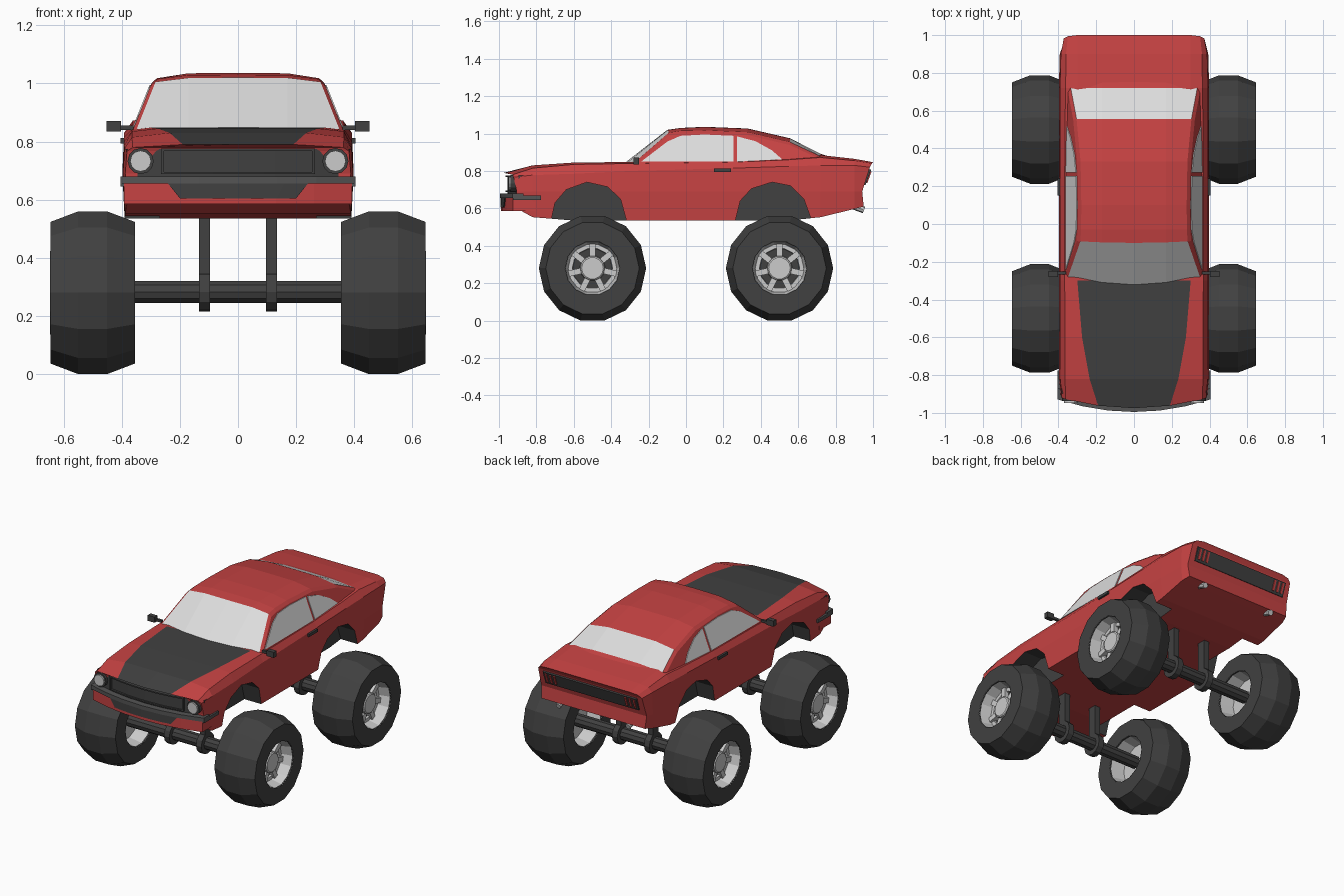
import bpy, bmesh, math
from mathutils import Matrix, Vector

if "Cube" in bpy.data.objects:
    bpy.data.objects.remove(bpy.data.objects["Cube"])


def mat(name, r, g, b):
    m = bpy.data.materials.new(name)
    m.diffuse_color = (r, g, b, 1)
    m.use_nodes = True
    m.node_tree.nodes["Principled BSDF"].inputs["Base Color"].default_value = m.diffuse_color
    return m


RED = mat("red paint", 0.56, 0.055, 0.055)
BLACK = mat("black rubber", 0.052, 0.052, 0.052)
GREY = mat("bumper grey", 0.09, 0.09, 0.09)
GLASS = mat("pale glass", 0.72, 0.72, 0.72)
METAL = mat("light metal", 0.6, 0.6, 0.6)


def build(name, verts, faces, mats, idx=None):
    bm = bmesh.new()
    vs = [bm.verts.new(v) for v in verts]
    for k, f in enumerate(faces):
        face = bm.faces.new([vs[i] for i in f])
        face.material_index = idx[k] if idx else 0
    bmesh.ops.remove_doubles(bm, verts=bm.verts, dist=1e-5)
    bmesh.ops.recalc_face_normals(bm, faces=bm.faces)
    me = bpy.data.meshes.new(name)
    bm.to_mesh(me)
    bm.free()
    for m in mats:
        me.materials.append(m)
    ob = bpy.data.objects.new(name, me)
    bpy.context.collection.objects.link(ob)
    return ob


def loft(name, halves, mats, rule):
    """Skin mirrored half sections; rule(station, column) gives the material."""
    n = len(halves[0])
    m = 2 * n - 2
    verts, faces, idx = [], [], []
    for h in halves:
        verts += h + [(-x, y, z) for x, y, z in reversed(h[1:-1])]
    for s in range(len(halves) - 1):
        for c in range(m):
            d = (c + 1) % m
            faces.append((s*m + c, s*m + d, s*m + m + d, s*m + m + c))
            idx.append(rule(s, c if c < n - 1 else m - 1 - c))
    for b in (0, (len(halves) - 1) * m):
        R = lambda i: b + i
        L = lambda i: b + (m - i) % m
        faces.append((R(0), R(1), R(2), L(2), L(1)))
        faces += [(R(i), R(i+1), L(i+1), L(i)) for i in range(2, n - 3)]
        faces.append((R(n-3), R(n-2), R(n-1), L(n-2), L(n-3)))
    idx += [0] * (len(faces) - len(idx))
    return build(name, verts, faces, mats, idx)


def box(name, c, s, m, rx=0):
    M = Matrix.Translation(c) @ Matrix.Rotation(math.radians(rx), 4, 'X')
    v = [M @ Vector((x*s[0]/2, y*s[1]/2, z*s[2]/2)) for x in (-1, 1) for y in (-1, 1) for z in (-1, 1)]
    f = [(0, 1, 3, 2), (4, 5, 7, 6), (0, 1, 5, 4), (2, 3, 7, 6), (0, 2, 6, 4), (1, 3, 7, 5)]
    return build(name, v, f, [m])


def revolve(name, prof, c, n, m, sx=1, closed=False):
    """Turn (x, radius) points about the x axis."""
    k = len(prof)
    v = [(c[0] + sx*x, c[1] + r*math.cos(2*math.pi*i/n), c[2] + r*math.sin(2*math.pi*i/n))
         for i in range(n) for x, r in prof]
    f = [(i*k + j, i*k + (j+1) % k, ((i+1) % n)*k + (j+1) % k, ((i+1) % n)*k + j)
         for i in range(n) for j in range(k if closed else k - 1)]
    return build(name, v, f, [m])


def prism(name, poly, x0, x1, mats, idx=0):
    """Extrude a (y, z) outline between two x functions of z."""
    n = len(poly)
    v = [(x0(z), y, z) for y, z in poly] + [(x1(z), y, z) for y, z in poly]
    f = [tuple(range(n)), tuple(range(n, 2*n))] + [(i, (i+1) % n, n + (i+1) % n, n + i) for i in range(n)]
    return build(name, v, f, mats, [idx] * len(f))


def bow_bar(name, xb, xt, z0, z1, y, depth, m, bow=0.06):
    """Bar across the nose that follows its curve; xb and xt are end pairs."""
    v, N = [], 6
    for i in range(N + 1):
        t = i / N
        for (a, b), z in ((xb, z0), (xt, z1)):
            x = a + (b - a) * t
            yy = y + bow * (x / 0.385) ** 2
            v += [(x, yy, z), (x, yy + depth, z)]
    f = [(0, 1, 3, 2), (4*N, 4*N+1, 4*N+3, 4*N+2)]
    for i in range(N):
        a = 4 * i
        f += [(a+p, a+q, a+4+q, a+4+p) for p, q in ((0, 1), (1, 3), (3, 2), (2, 0))]
    return build(name, v, f, [m])


def cyl(name, c, r, d, rx, m, n=12):
    bpy.ops.mesh.primitive_cylinder_add(vertices=n, radius=r, depth=d, location=c, rotation=(math.radians(rx), 0, 0))
    o = bpy.context.object
    o.name = name
    o.data.materials.append(m)


# Lower body: y, bottom, crease, shoulder, top, hood stripe edge, width, shoulder width
stations = [(-.975, .60, .767, .78, .79, .19, .385, .362), (-.82, .553, .778, .815, .83, .235, .393, .365),
            (-.60, .535, .785, .835, .845, .275, .395, .365), (-.30, .535, .80, .84, .848, .30, .395, .367),
            (.25, .535, .815, .847, .85, .30, .395, .367), (.55, .535, .825, .86, .87, .30, .395, .365),
            (.72, .553, .83, .872, .885, .30, .395, .362), (.90, .597, .83, .855, .865, .30, .39, .36),
            (1.0, .61, .82, .84, .847, .30, .375, .35)]
halves = []
for y, zb, zc, zs, zt, xi, w, wt in stations:
    pts = [(0, zb), (w - .005, zb), (w + .003, .69), (w - .003, zc), (wt, zs), (xi, zt), (0, zt)]
    dy = [0] * 7
    if y < -.9:
        dy = [.05 * (x / .37) ** 2 for x, z in pts]
        dy[0] = dy[1] = dy[2] = .07
    elif y > .95:
        dy = [-.05, -.05, -.058, -.017, -.006, 0, 0]
    halves.append([(x, y + d, z) for (x, z), d in zip(pts, dy)])
body = loft("body", halves, [RED, BLACK], lambda s, c: 1 if s < 3 and c == 5 else 0)

# Wheel arch cutters
front_arch = [(-.725, .45), (-.72, .54), (-.70, .63), (-.64, .70), (-.53, .74), (-.42, .715), (-.35, .65), (-.32, .54), (-.315, .45)]
rear_arch = [(.26, .45), (.265, .54), (.29, .64), (.35, .705), (.46, .74), (.56, .72), (.63, .65), (.67, .54), (.675, .45)]
for s in (-1, 1):
    for nm, poly in (("front", front_arch), ("rear", rear_arch)):
        cut = prism(nm + "_arch_cutter", poly, lambda z: s * .27, lambda z: s * .5, [RED, BLACK], 1)
        cut.hide_render = True
        cut.hide_viewport = True
        b = body.modifiers.new("arch", 'BOOLEAN')
        b.operation = 'DIFFERENCE'
        b.solver = 'EXACT'
        b.object = cut

# Cabin with windscreen and rear window
side = lambda z: .36 - (z - .845) * .40
halves = []
for y, zt, ze, bow in [(-.325, .845, .842, .045), (-.10, 1.02, 1.005, .012), (-.03, 1.03, 1.015, 0),
                       (.10, 1.036, 1.018, 0), (.33, 1.027, 1.008, 0), (.555, .975, .955, 0),
                       (.72, .892, .878, 0), (.80, .866, .856, 0)]:
    pts = [(0, zt), (.17, zt - .001), (side(ze) - .012, ze), (side(ze - .016), ze - .016), (side(.8), .8), (0, .8)]
    halves.append([(x, y + bow * min(1, (x / .35) ** 2), z) for x, z in pts])
loft("cabin", halves, [RED, GLASS], lambda s, c: 1 if s in (0, 5) and c < 2 else 0)

# Side windows, mirrors, handles
door = [(-.24, .85), (-.10, .957), (-.03, .988), (.10, .995), (.255, .988), (.255, .85)]
quarter = [(.272, .85), (.272, .985), (.37, .96), (.46, .91), (.515, .862)]
for s in (-1, 1):
    for nm, poly in (("door_window", door), ("quarter_window", quarter)):
        prism(nm, poly, lambda z: s * (side(z) - .003), lambda z: s * (side(z) + .004), [GLASS])
    box("mirror", (s * .427, -.265, .853), (.05, .03, .036), BLACK)
    box("mirror_stem", (s * .385, -.26, .848), (.05, .015, .015), BLACK)
    box("door_handle", (s * .397, .195, .803), (.016, .09, .018), BLACK)
    box("bumper_end", (s * .397, -.85, .657), (.016, .15, .022), GREY)
    # Headlights and grille ends
    cyl("headlight_ring", (s * .335, -.912, .733), .045, .05, 90, BLACK)
    cyl("headlight", (s * .335, -.922, .733), .036, .05, 90, METAL)
    bow_bar("grille_post", (s * .255, s * .265), (s * .255, s * .265), .69, .772, -.966, .02, BLACK)
    # Tail lights and exhaust
    for x in (.255, .285, .315):
        box("tail_light", (s * x, .974, .768), (.014, .014, .065), RED, -20)
    cyl("exhaust", (s * .25, .90, .61), .018, .11, -110, METAL, 8)

# Nose parts
bow_bar("grille", (-.385, .385), (-.385, .385), .675, .775, -.955, .08, BLACK)
bow_bar("grille_top_frame", (-.265, .265), (-.265, .265), .768, .776, -.966, .02, BLACK)
bow_bar("grille_bottom_frame", (-.265, .265), (-.265, .265), .688, .696, -.966, .02, BLACK)
bow_bar("bumper", (-.405, .405), (-.405, .405), .655, .68, -.995, .06, GREY)
bow_bar("front_lip", (-.393, .393), (-.393, .393), .585, .655, -.988, .12, RED)
bow_bar("lip_intake", (-.20, .20), (-.24, .24), .605, .655, -.992, .02, BLACK)

# Rear panel
box("tail_panel", (0, .968, .767), (.67, .014, .088), BLACK, -20)

# Wheels, axles and struts
Z = .28
tyre = [(-.145, .145), (-.145, .25), (-.05, .287), (.05, .287), (.145, .25), (.145, .145)]
for y in (-.5, .5):
    revolve("axle", [(-.43, 0), (-.43, .04), (.43, .04), (.43, 0)], (0, y, Z + .003), 10, BLACK)
    for s in (-1, 1):
        c = (s * .5, y, Z)
        revolve("tyre", tyre, c, 14, BLACK, s, True)
        revolve("rim_outer", [(.146, .147), (.07, .13), (.07, .108), (.05, .105)], c, 14, METAL, s)
        revolve("rim_inner", [(-.146, .147), (-.05, .13), (-.05, 0)], c, 14, METAL, s)
        revolve("rim_back", [(.055, 0), (.055, .125), (.04, .125), (.04, 0)], c, 14, BLACK, s)
        revolve("hub", [(.04, .07), (.095, .065), (.10, .058), (.10, 0)], c, 14, METAL, s)
        for k in range(7):
            a = 360 * k / 7 + 90
            t = math.radians(a)
            box("spoke", (s * .567, y + .093 * math.cos(t), Z + .093 * math.sin(t)), (.035, .075, .032), METAL, a)
        x = s * .115
        box("strut", (x, y, .41), (.038, .055, .29), BLACK)
        revolve("axle_clamp", [(-.019, 0), (-.019, .068), (.019, .068), (.019, 0)], (x, y, Z + .003), 12, BLACK)
